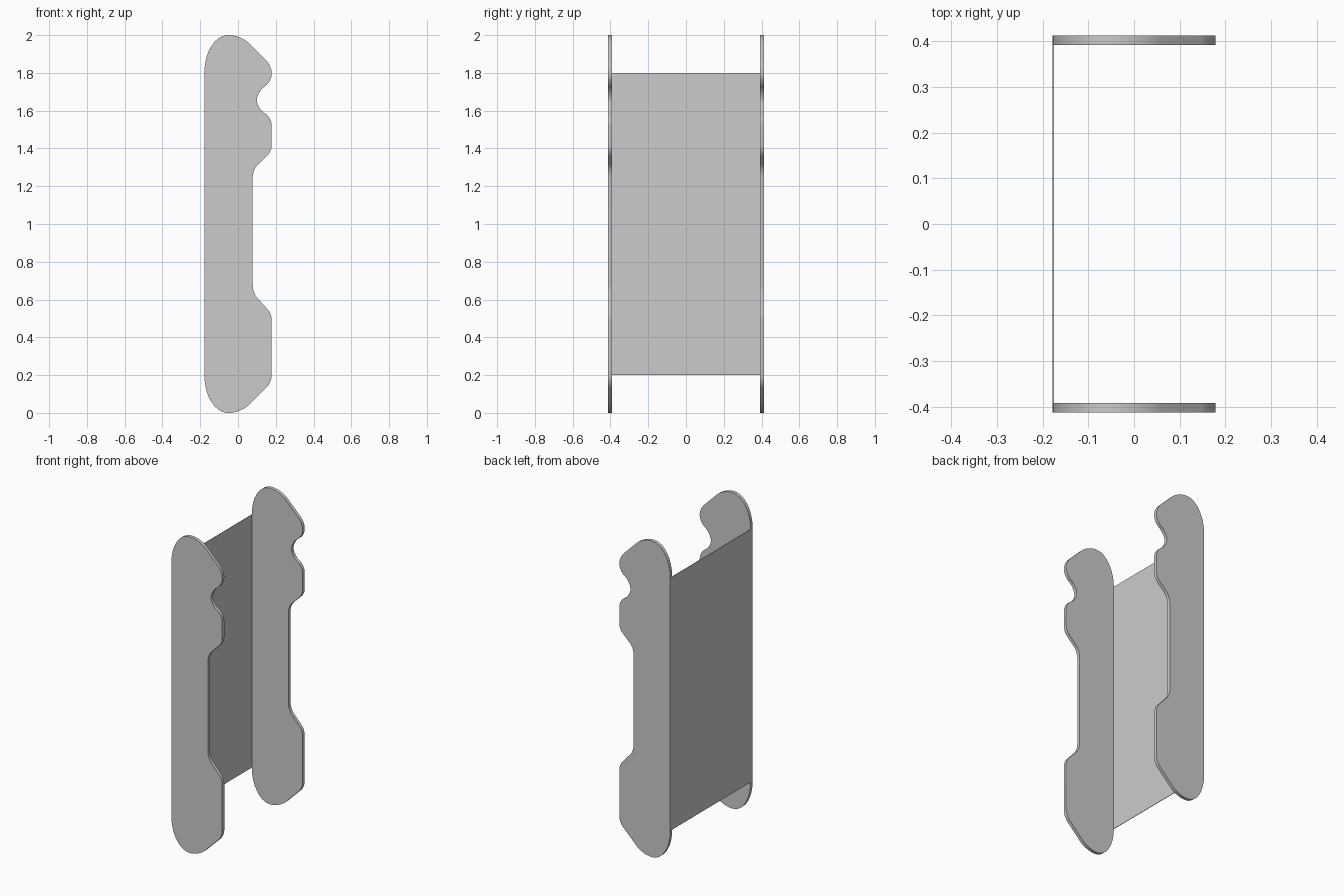
import bpy, bmesh, math
from mathutils import Vector

if "Cube" in bpy.data.objects:
    bpy.data.objects.remove(bpy.data.objects["Cube"])

# Side profile corners: x, z, fillet length towards previous corner, towards next corner
CORNERS = [
    (-0.178, 2.0, 0.20, 0.125),
    (0.015, 2.0, 0.06, 0.06),
    (0.178, 1.838, 0.045, 0.035),
    (0.178, 1.757, 0.035, 0.04),
    (0.10, 1.695, 0.045, 0.04),
    (0.10, 1.615, 0.04, 0.045),
    (0.178, 1.562, 0.04, 0.04),
    (0.178, 1.385, 0.03, 0.03),
    (0.078, 1.288, 0.035, 0.04),
    (0.078, 0.635, 0.04, 0.035),
    (0.178, 0.525, 0.03, 0.03),
    (0.178, 0.162, 0.035, 0.035),
    (0.015, 0.0, 0.06, 0.06),
    (-0.178, 0.0, 0.125, 0.20),
]


def rounded_outline(corners, steps=8):
    pts = []
    for i, (x, z, a, b) in enumerate(corners):
        c = Vector((x, z))
        prev = Vector(corners[i - 1][:2])
        nxt = Vector(corners[(i + 1) % len(corners)][:2])
        p = c + (prev - c).normalized() * a
        q = c + (nxt - c).normalized() * b
        # elliptical arc between the two tangent points
        for k in range(steps + 1):
            t = math.pi / 2 * k / steps
            pts.append(c + (p - c) * (1 - math.sin(t)) + (q - c) * (1 - math.cos(t)))
    return pts


def add_object(name, bm):
    mesh = bpy.data.meshes.new(name)
    bm.to_mesh(mesh)
    bm.free()
    obj = bpy.data.objects.new(name, mesh)
    bpy.context.collection.objects.link(obj)
    return obj


def side_plate(name, y, thickness=0.021):
    bm = bmesh.new()
    face = bm.faces.new([bm.verts.new((p.x, y - thickness / 2, p.y))
                         for p in rounded_outline(CORNERS)])
    res = bmesh.ops.extrude_face_region(bm, geom=[face])
    verts = [v for v in res["geom"] if isinstance(v, bmesh.types.BMVert)]
    bmesh.ops.translate(bm, verts=verts, vec=(0, thickness, 0))
    bmesh.ops.recalc_face_normals(bm, faces=bm.faces)
    obj = add_object(name, bm)
    bpy.ops.object.select_all(action='DESELECT')
    obj.select_set(True)
    bpy.context.view_layer.objects.active = obj
    bpy.ops.object.shade_smooth_by_angle(angle=math.radians(35))


# Two matching side plates
for side, y in (("front", -0.402), ("back", 0.402)):
    side_plate(side + "_side_plate", y)

# Thin panel joining the plates along their straight edge
bm = bmesh.new()
bmesh.ops.create_cube(bm, size=1)
bmesh.ops.scale(bm, verts=bm.verts, vec=(0.003, 0.79, 1.6))
bmesh.ops.translate(bm, verts=bm.verts, vec=(-0.1765, 0, 1.0))
add_object("back_panel", bm)
